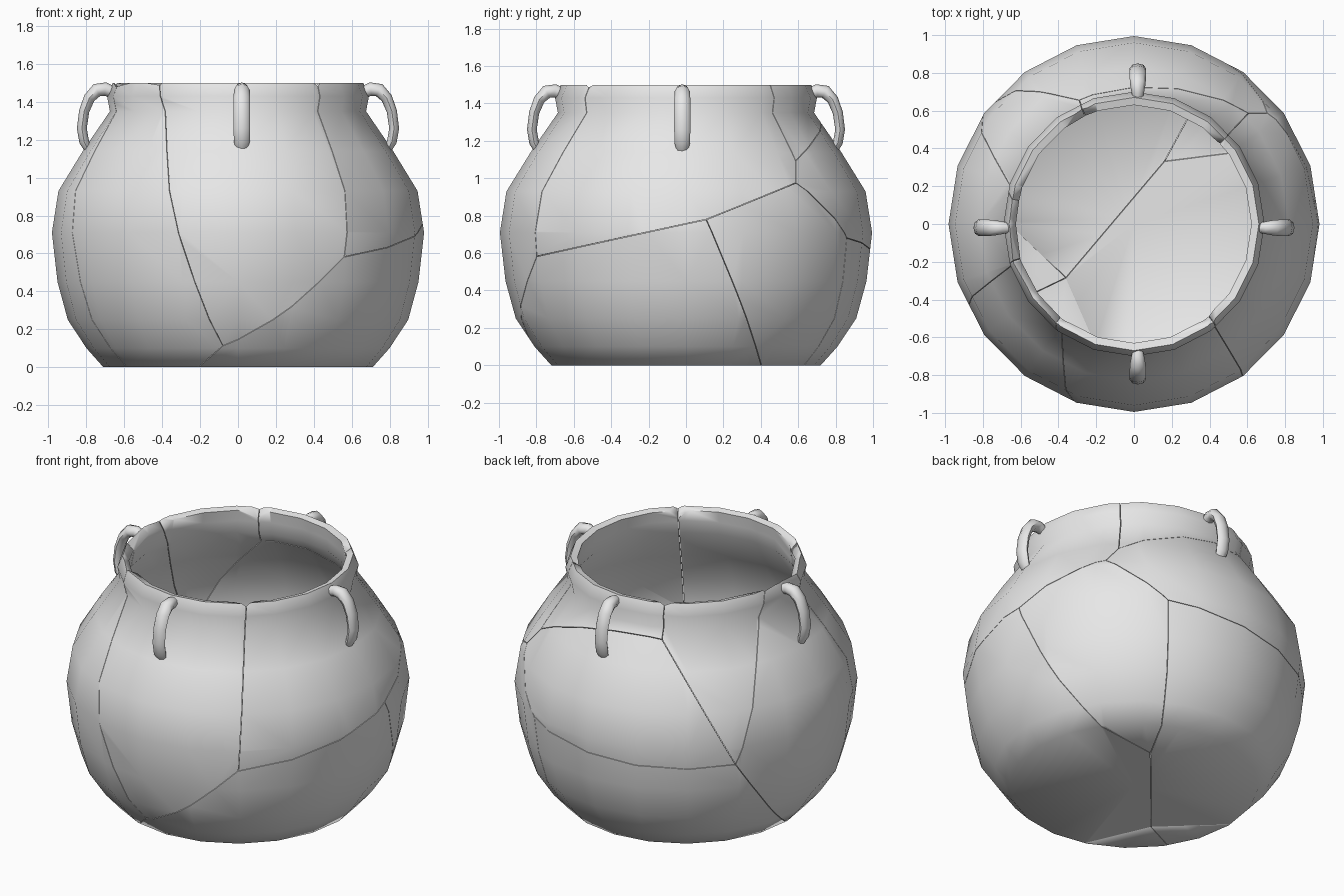
import bpy, bmesh, math
from mathutils import Vector, Matrix

cube = bpy.data.objects.get("Cube")
if cube:
    bpy.data.objects.remove(cube, do_unlink=True)

clay = bpy.data.materials.new("grey_clay")
clay.use_nodes = True
clay.diffuse_color = (0.8, 0.8, 0.8, 1)
clay.node_tree.nodes["Principled BSDF"].inputs["Base Color"].default_value = (0.8, 0.8, 0.8, 1)


def add_object(name, bm, angle):
    """Turn a bmesh into a smooth shaded clay object."""
    bmesh.ops.recalc_face_normals(bm, faces=bm.faces[:])
    mesh = bpy.data.meshes.new(name)
    bm.to_mesh(mesh)
    bm.free()
    mesh.materials.append(clay)
    obj = bpy.data.objects.new(name, mesh)
    bpy.context.collection.objects.link(obj)
    bpy.ops.object.select_all(action="DESELECT")
    obj.select_set(True)
    bpy.context.view_layer.objects.active = obj
    bpy.ops.object.shade_smooth_by_angle(angle=math.radians(angle))
    return obj


# Pot wall: radius and height, outside from the base up, then inside back down
OUTSIDE = [(0, 0), (0.72, 0), (0.81, 0.1), (0.91, 0.25), (0.965, 0.45), (0.995, 0.71),
           (0.96, 0.93), (0.83, 1.14), (0.685, 1.35), (0.7, 1.43), (0.67, 1.5)]
INSIDE = [(0.63, 1.49), (0.64, 1.42), (0.65, 1.34), (0.79, 1.13), (0.92, 0.92), (0.955, 0.71),
          (0.925, 0.46), (0.87, 0.27), (0.77, 0.12), (0.68, 0.04), (0, 0.04)]


def make_pot():
    bm = bmesh.new()
    verts = [bm.verts.new((r, 0, z)) for r, z in OUTSIDE + INSIDE]
    edges = [bm.edges.new(pair) for pair in zip(verts, verts[1:])]
    bmesh.ops.spin(bm, geom=verts + edges, cent=(0, 0, 0), axis=(0, 0, 1),
                   angle=math.tau, steps=20, use_merge=True)
    bmesh.ops.remove_doubles(bm, verts=bm.verts[:], dist=0.0005)
    bmesh.ops.scale(bm, vec=(0.987, 1, 1), verts=bm.verts[:])
    bmesh.ops.recalc_face_normals(bm, faces=bm.faces[:])
    return bm


# Points where the cracks meet: rim, belly and base
CENTRE = Vector((0, 0, 0.75))
POINTS = {
    "rim_left_front": (-0.66, -0.2, 1.5), "rim_front_left": (-0.42, -0.53, 1.5),
    "rim_front_right": (0.43, -0.53, 1.5), "rim_back_right": (0.48, 0.45, 1.5),
    "rim_back_left": (-0.28, 0.62, 1.5), "rim_left_back": (-0.65, 0.13, 1.5),
    "low_front": (-0.08, -0.81, 0.11), "mid_front": (0.57, -0.81, 0.58),
    "mid_right": (0.97, 0.11, 0.78), "high_right": (0.72, 0.6, 0.98),
    "neck_right": (0.62, 0.6, 1.1), "neck_back": (-0.29, 0.655, 1.29),
    "mid_back": (0.47, 0.87, 0.68), "mid_left": (-0.77, 0.6, 0.6),
    "base_back": (0.17, 0.35, 0), "base_left": (-0.38, -0.3, 0),
}

# Each shard is the part of the wall inside one ring of crack points
SHARDS = {
    "front_shard": "rim_front_left low_front mid_front rim_front_right",
    "right_shard": "rim_front_right mid_front mid_right high_right neck_right rim_back_right",
    "back_neck_shard": "rim_back_right neck_right neck_back rim_back_left",
    "back_band_shard": "neck_right high_right mid_back mid_left neck_back",
    "back_left_shard": "rim_back_left neck_back mid_left rim_left_back",
    "left_shard": "rim_left_back mid_left base_left rim_left_front",
    "front_left_shard": "rim_left_front base_left low_front rim_front_left",
    "lower_front_shard": "low_front base_left base_back mid_right mid_front",
    "lower_right_shard": "mid_right base_back mid_back high_right",
    "lower_back_shard": "mid_back base_back base_left mid_left",
}
HALF_GAP = 0.0015

for name, ring in SHARDS.items():
    corners = [Vector(POINTS[key]) - CENTRE for key in ring.split()]
    middle = sum(corners, Vector())
    bm = make_pot()
    for a, b in zip(corners, corners[1:] + corners[:1]):
        normal = a.cross(b).normalized()
        if normal.dot(middle) > 0:
            normal.negate()
        cut = bmesh.ops.bisect_plane(bm, geom=bm.verts[:] + bm.edges[:] + bm.faces[:], dist=0.00005,
                                     plane_co=CENTRE - normal * HALF_GAP, plane_no=normal,
                                     clear_outer=True)
        edges = [e for e in cut["geom_cut"]
                 if isinstance(e, bmesh.types.BMEdge) and e.is_boundary]
        if edges:
            bmesh.ops.triangle_fill(bm, edges=edges, use_beauty=True, use_dissolve=False)
    add_object(name, bm, 60)

# Handles: radius, height, half thickness and half width along the bow
BOW = [(0.655, 1.45, 0.03, 0.025), (0.7, 1.467, 0.036, 0.034), (0.745, 1.462, 0.036, 0.042),
       (0.785, 1.42, 0.03, 0.043), (0.812, 1.35, 0.027, 0.043), (0.824, 1.26, 0.026, 0.043),
       (0.812, 1.19, 0.026, 0.042), (0.795, 1.155, 0.02, 0.032)]
SIDES = 8


def make_handle(name, turn, shift):
    bm = bmesh.new()
    rings = []
    for i, (r, z, thick, wide) in enumerate(BOW):
        before, after = BOW[max(i - 1, 0)], BOW[min(i + 1, len(BOW) - 1)]
        along = Vector((after[0] - before[0], 0, after[1] - before[1])).normalized()
        out = Vector((-along.z, 0, along.x))
        ring = []
        for k in range(SIDES):
            t = math.tau * k / SIDES
            across = Vector((0, wide * math.sin(t), 0))
            ring.append(bm.verts.new(Vector((r, 0, z)) + out * thick * math.cos(t) + across))
        rings.append(ring)
    for low, high in zip(rings, rings[1:]):
        for k in range(SIDES):
            n = (k + 1) % SIDES
            bm.faces.new((low[k], low[n], high[n], high[k]))
    bm.faces.new(rings[0])
    bm.faces.new(rings[-1])
    place = Matrix.Translation(shift) @ Matrix.Rotation(math.radians(turn), 4, "Z")
    bmesh.ops.transform(bm, matrix=place, verts=bm.verts[:])
    add_object(name, bm, 50)


make_handle("left_handle", 0, (0, -0.02, 0))
make_handle("back_handle", 90, (0.02, 0, 0))
make_handle("right_handle", 180, (0, -0.02, 0))
make_handle("front_handle", 270, (0.02, 0, 0))
